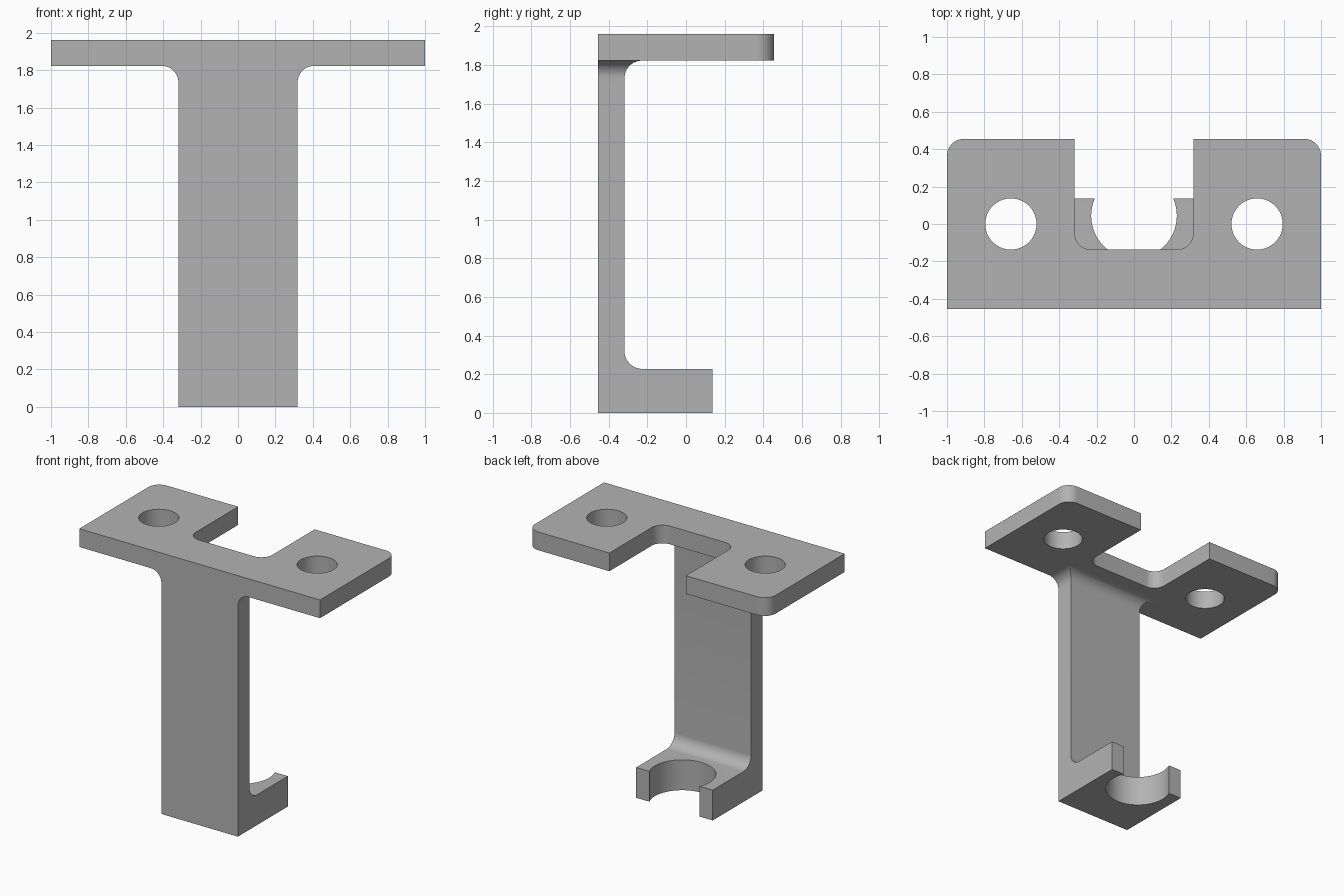
import bpy, bmesh, math
from mathutils import Vector

if "Cube" in bpy.data.objects:
    bpy.data.objects.remove(bpy.data.objects["Cube"])

HALF_W, HALF_D, TOP = 1.0, 0.455, 1.96
THICK, RADIUS = 0.137, 0.09
STEM = 0.318                      # half width of the upright and notch
INNER = -HALF_D + THICK           # back face of the upright
UNDER = TOP - THICK               # underside of the top plate
FOOT_H, FOOT_END, NOTCH_Y = 0.228, 0.137, -0.137
HOLE_X, HOLE_R = 0.658, 0.137
CLIP_Y, CLIP_R = 0.044, 0.229


def rounded(corners, steps=12):
    """Polygon outline from (u, v, radius) corners, right angles only."""
    out = []
    for i, (u, v, r) in enumerate(corners):
        p = Vector((u, v))
        if not r:
            out.append(p)
            continue
        a = (Vector(corners[i - 1][:2]) - p).normalized()
        b = (Vector(corners[(i + 1) % len(corners)][:2]) - p).normalized()
        for k in range(steps + 1):
            t = math.pi / 2 * k / steps
            out.append(p + r * (a * (1 - math.sin(t)) + b * (1 - math.cos(t))))
    return out


def prism(name, outline, axis, lo, hi):
    """Extrude a 2D outline along the given axis."""
    place = {"x": lambda p, d: (d, p.x, p.y),
             "y": lambda p, d: (p.x, d, p.y),
             "z": lambda p, d: (p.x, p.y, d)}[axis]
    bm = bmesh.new()
    rings = [[bm.verts.new(place(p, d)) for p in outline] for d in (lo, hi)]
    for ring in rings:
        bm.faces.new(ring)
    for i in range(len(outline)):
        bm.faces.new((rings[0][i - 1], rings[0][i], rings[1][i], rings[1][i - 1]))
    bmesh.ops.recalc_face_normals(bm, faces=bm.faces[:])
    mesh = bpy.data.meshes.new(name)
    bm.to_mesh(mesh)
    bm.free()
    obj = bpy.data.objects.new(name, mesh)
    bpy.context.collection.objects.link(obj)
    return obj


def cylinder(name, x, y, r, lo, hi, sides=64):
    ring = [Vector((x + r * math.cos(2 * math.pi * k / sides),
                    y + r * math.sin(2 * math.pi * k / sides))) for k in range(sides)]
    return prism(name, ring, "z", lo, hi)


def combine(obj, tool, operation):
    """Apply a boolean and discard the helper."""
    tool.hide_render = True
    mod = obj.modifiers.new("cut", "BOOLEAN")
    mod.object, mod.operation, mod.solver = tool, operation, "EXACT"
    graph = bpy.context.evaluated_depsgraph_get()
    mesh = bpy.data.meshes.new_from_object(obj.evaluated_get(graph))
    obj.modifiers.clear()
    obj.data = mesh
    bpy.data.objects.remove(tool)


# Side profile: top plate, upright and foot
bracket = prism("bracket", rounded([
    (-HALF_D, 0, 0), (FOOT_END, 0, 0), (FOOT_END, FOOT_H, 0),
    (INNER, FOOT_H, RADIUS), (INNER, UNDER, RADIUS),
    (HALF_D, UNDER, 0), (HALF_D, TOP, 0), (-HALF_D, TOP, 0)]),
    "x", -HALF_W, HALF_W)

# Front profile: T shape with filleted shoulders
combine(bracket, prism("front_profile", rounded([
    (-STEM, -0.1, 0), (STEM, -0.1, 0), (STEM, UNDER, RADIUS),
    (HALF_W + 0.1, UNDER, 0), (HALF_W + 0.1, TOP + 0.1, 0),
    (-HALF_W - 0.1, TOP + 0.1, 0), (-HALF_W - 0.1, UNDER, 0),
    (-STEM, UNDER, RADIUS)]), "y", -1, 1), "INTERSECT")

# Plan profile: rounded rear corners and the rear notch
combine(bracket, prism("plan_profile", rounded([
    (-HALF_W, -HALF_D - 0.1, 0), (HALF_W, -HALF_D - 0.1, 0),
    (HALF_W, HALF_D, RADIUS), (-HALF_W, HALF_D, RADIUS)]),
    "z", -0.1, TOP + 0.1), "INTERSECT")
combine(bracket, prism("notch", rounded([
    (-STEM, NOTCH_Y, RADIUS), (STEM, NOTCH_Y, RADIUS),
    (STEM, 1, 0), (-STEM, 1, 0)]), "z", 1, TOP + 0.1), "DIFFERENCE")

# Mounting holes and the open clip in the foot
for side in (-1, 1):
    combine(bracket, cylinder("hole", side * HOLE_X, 0, HOLE_R, 1, TOP + 0.1),
            "DIFFERENCE")
combine(bracket, cylinder("clip", 0, CLIP_Y, CLIP_R, -0.1, 0.6), "DIFFERENCE")

# Plain grey finish
grey = bpy.data.materials.new("grey")
grey.use_nodes = True
colour = (0.45, 0.45, 0.45, 1)
grey.diffuse_color = colour
grey.node_tree.nodes["Principled BSDF"].inputs["Base Color"].default_value = colour
bracket.data.materials.clear()
bracket.data.materials.append(grey)
for face in bracket.data.polygons:
    face.material_index = 0

bpy.ops.object.select_all(action="DESELECT")
bracket.select_set(True)
bpy.context.view_layer.objects.active = bracket
bpy.ops.object.shade_smooth_by_angle(angle=math.radians(30))
